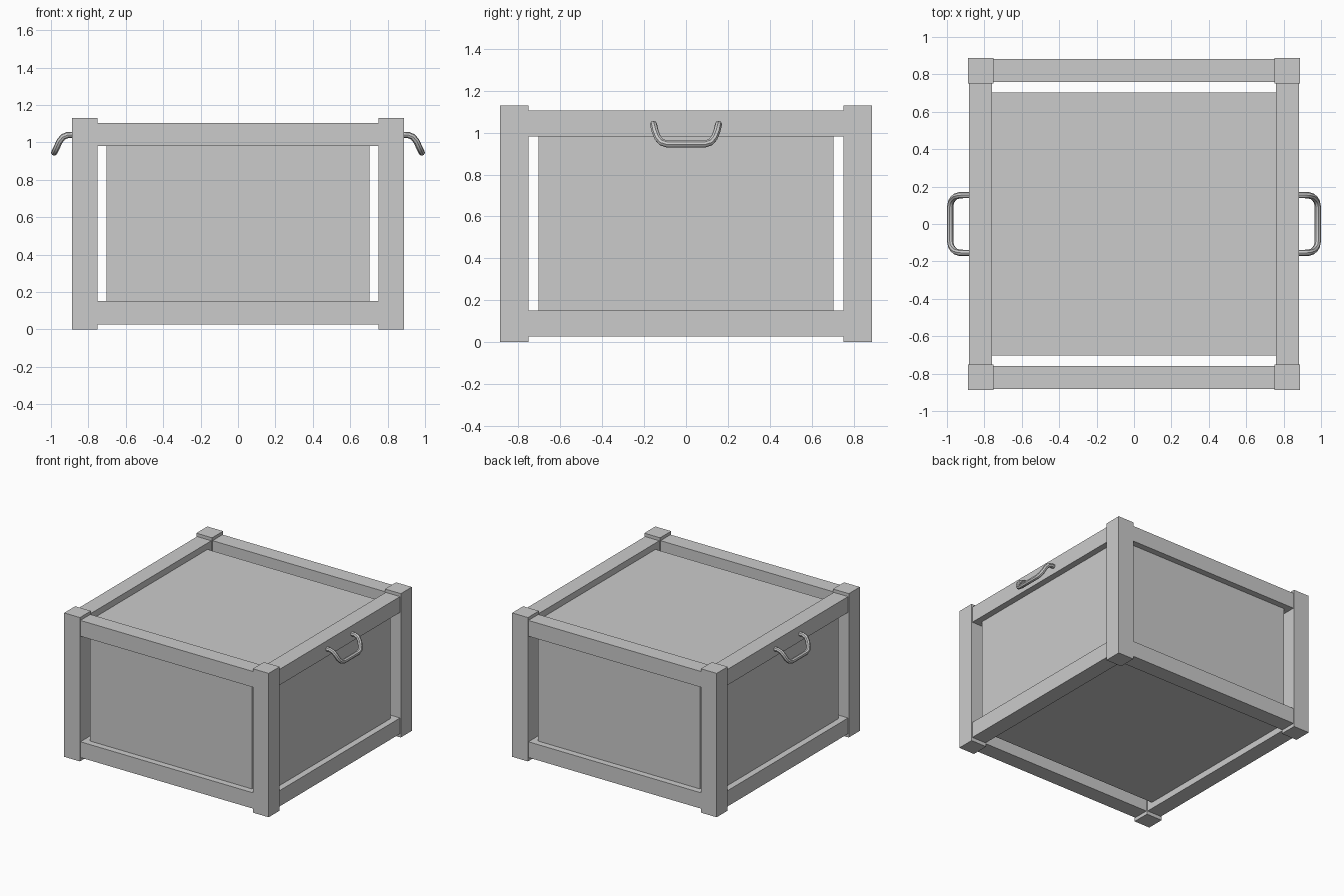
import bpy
import math
from mathutils import Vector

cube = bpy.data.objects.get("Cube")
if cube:
    bpy.data.objects.remove(cube, do_unlink=True)

# Single grey finish
grey = bpy.data.materials.new("light_grey")
grey.use_nodes = True
colour = (0.6, 0.6, 0.6, 1)
grey.diffuse_color = colour
grey.node_tree.nodes["Principled BSDF"].inputs["Base Color"].default_value = colour


def box(name, centre, size):
    bpy.ops.mesh.primitive_cube_add(size=1, location=centre)
    ob = bpy.context.object
    ob.name = name
    ob.scale = size
    bpy.ops.object.transform_apply(location=False, rotation=False, scale=True)
    ob.data.materials.append(grey)
    return ob


HEIGHT = 1.13
POST, RAIL, PANEL = 0.137, 0.124, 0.025
MID = 0.82                  # post and rail centre line
LOW, HIGH = 0.09, 1.043     # rail centre heights
SPAN = 2 * MID - POST       # clear distance between posts
INNER = 1.408               # panel width, leaving a slot at each post
sides = {"right": -1, "left": 1}
ends = {"front": -1, "back": 1}
levels = {"bottom": LOW, "top": HIGH}

# Corner posts
for end, sy in ends.items():
    for side, sx in sides.items():
        box(f"post_{end}_{side}", (sx * MID, sy * MID, HEIGHT / 2), (POST, POST, HEIGHT))

# Rails joining the posts
for level, z in levels.items():
    for end, sy in ends.items():
        box(f"rail_{level}_{end}", (0, sy * MID, z), (SPAN, RAIL, RAIL))
    for side, sx in sides.items():
        box(f"rail_{level}_{side}", (sx * MID, 0, z), (RAIL, SPAN, RAIL))

# Thin panels tucked into the rails
rise = HIGH - LOW
mid_z = (HIGH + LOW) / 2
for end, sy in ends.items():
    box(f"panel_{end}", (0, sy * MID, mid_z), (INNER, PANEL, rise))
for side, sx in sides.items():
    box(f"panel_{side}", (sx * MID, 0, mid_z), (PANEL, INNER, rise))
for level, z in levels.items():
    box(f"panel_{level}", (0, 0, z), (2 * MID, INNER, PANEL))

# Bent tube handles, swept from a mirrored half path
half = [(0.87, 0.155, 1.04), (0.91, 0.155, 1.04), (0.935, 0.153, 1.03),
        (0.955, 0.147, 1.005), (0.968, 0.135, 0.975), (0.978, 0.118, 0.955),
        (0.983, 0.09, 0.946)]
path = half + [(x, -y, z) for x, y, z in reversed(half)]
for side, sx in sides.items():
    curve = bpy.data.curves.new(f"handle_{side}", "CURVE")
    curve.dimensions = "3D"
    curve.bevel_depth = 0.017
    curve.bevel_resolution = 2
    curve.use_fill_caps = True
    spline = curve.splines.new("POLY")
    spline.points.add(len(path) - 1)
    for point, (x, y, z) in zip(spline.points, path):
        point.co = (sx * x, y, z, 1)
    curve.materials.append(grey)
    handle = bpy.data.objects.new(f"handle_{side}", curve)
    bpy.context.collection.objects.link(handle)
    bpy.ops.object.select_all(action="DESELECT")
    handle.select_set(True)
    bpy.context.view_layer.objects.active = handle
    bpy.ops.object.convert(target="MESH")
    bpy.ops.object.shade_smooth_by_angle(angle=math.radians(40))
